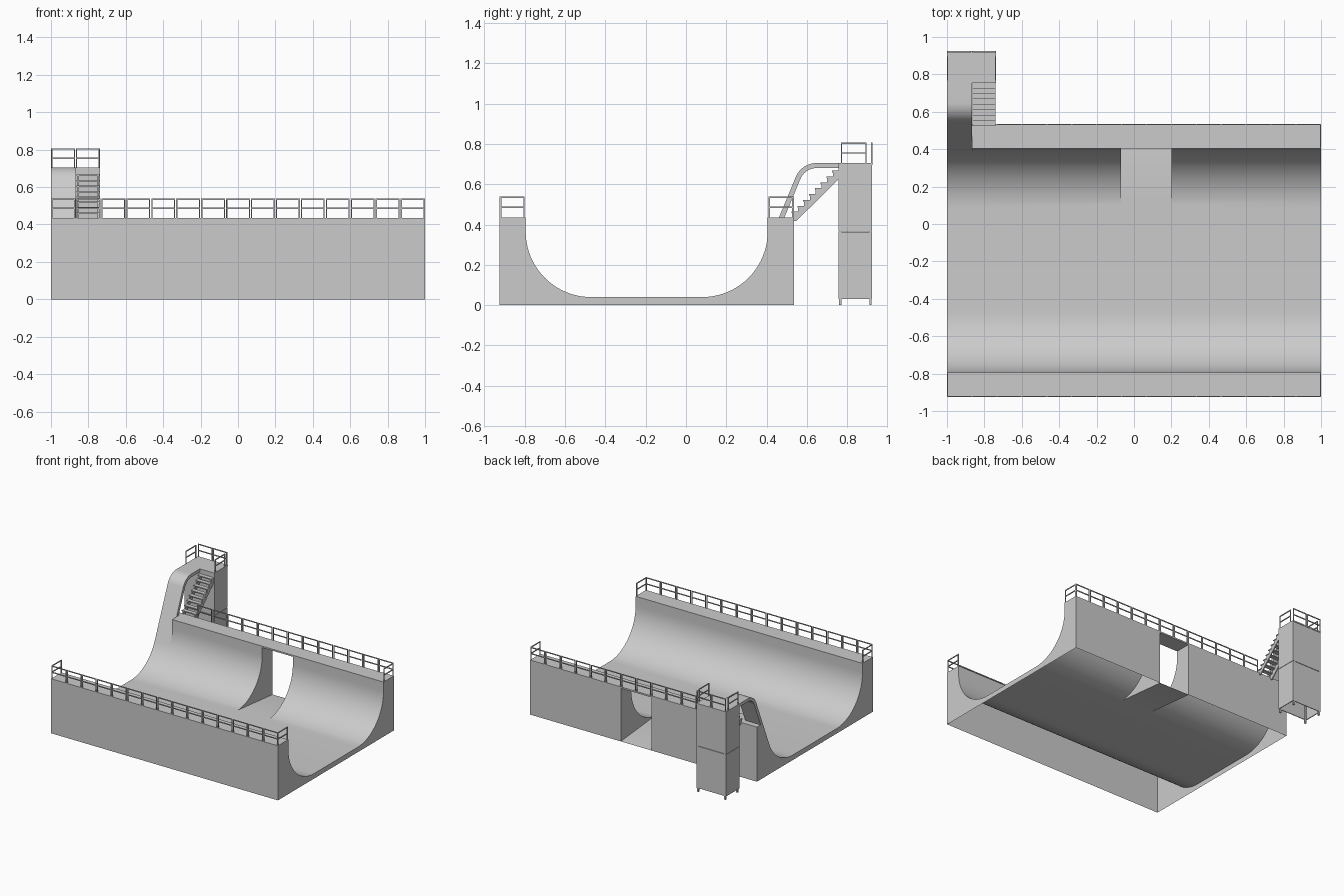
import bpy, bmesh
from math import sin, cos, tan, radians
from mathutils import Matrix, Vector

if "Cube" in bpy.data.objects:
    bpy.data.objects.remove(bpy.data.objects["Cube"])

R, ZC, TOP = 0.325, 0.365, 0.435      # transition radius, its centre height, deck height


def finish(bm, name, smooth=False):
    bmesh.ops.remove_doubles(bm, verts=bm.verts, dist=1e-5)
    me = bpy.data.meshes.new(name)
    bm.to_mesh(me)
    bm.free()
    ob = bpy.data.objects.new(name, me)
    bpy.context.collection.objects.link(ob)
    if smooth:
        bpy.ops.object.select_all(action='DESELECT')
        ob.select_set(True)
        bpy.context.view_layer.objects.active = ob
        bpy.ops.object.shade_smooth_by_angle(angle=radians(25))
    return ob


def strip(bm, pts, x0, x1):
    for a, b in zip(pts, pts[1:]):
        bm.faces.new([bm.verts.new(v) for v in
                      ((x0, *a), (x1, *a), (x1, *b), (x0, *b))])


def cap(bm, pts, x, side):
    # points run clockwise seen from +x
    order = pts if side < 0 else pts[::-1]
    bm.faces.new([bm.verts.new((x, *p)) for p in order])


def box(bm, lo, hi):
    lo, hi = Vector(lo), Vector(hi)
    m = Matrix.Translation((lo + hi) / 2) @ Matrix.Diagonal((*(hi - lo), 1))
    bmesh.ops.create_cube(bm, size=1, matrix=m)


def railing(bm, axis, fixed, start, end, z, n, t=0.006):
    # n panels, each with two posts and two bars
    def bar(a, b, z0, z1):
        lo, hi = [fixed - t / 2] * 2, [fixed + t / 2] * 2
        lo[axis], hi[axis] = a, b
        box(bm, (*lo, z0), (*hi, z1))
    w = (end - start) / n
    for i in range(n):
        a, b = start + i * w + 0.003, start + (i + 1) * w - 0.003
        bar(a, a + t, z, z + 0.104)
        bar(b - t, b, z, z + 0.104)
        for h in (0.05, 0.099):
            bar(a, b, z + h - 0.002, z + h + 0.005)


# half pipe body, open underneath, as four columns across the width
arc = [(0.08 + R * sin(radians(4.5 * i)), ZC - R * cos(radians(4.5 * i))) for i in range(21)]
mirror_arc = [(-0.39 - y, z) for y, z in reversed(arc)]
front = [(-0.925, 0), (-0.925, TOP), (-0.795, TOP)] + mirror_arc
back = [(0.405, TOP), (0.535, TOP), (0.535, 0)]
full = front + arc + back
roll = front + arc[:16] + [(0.461, TOP), (0.535, TOP), (0.535, 0)]
passage = front + [arc[0], arc[1], (0.535, 0)]
X0, X1, X2, X3, X4 = -1, -0.865, -0.07, 0.2, 1

bm = bmesh.new()
strip(bm, roll, X0, X1)
strip(bm, full, X1, X2)
strip(bm, passage, X2, X3)
strip(bm, full, X3, X4)
cap(bm, roll, X0, -1)
cap(bm, full, X4, 1)
cap(bm, arc[15:] + [(0.405, TOP), (0.461, TOP)], X1, -1)
cap(bm, arc[1:] + back, X2, 1)
cap(bm, arc[1:] + back, X3, -1)
finish(bm, "half_pipe", True)

# deck bridging the passage
bm = bmesh.new()
box(bm, (X2, 0.405, TOP - 0.012), (X3, 0.535, TOP))
finish(bm, "passage_bridge")

# curved roll-in slide from tower to ramp
a0 = radians(67.5)
t = 0.075
r = t / tan(a0 / 2)
path = [(0.461, TOP, a0)]
for i in range(16):
    a = a0 * (1 - i / 15)
    path.append((0.573 + t - r * sin(a), 0.705 - r + r * cos(a), a))
path.append((0.757, 0.705, 0))
upper = [(y, z) for y, z, a in path]
lower = [(y + 0.025 * sin(a), z - 0.025 * cos(a)) for y, z, a in path]
bm = bmesh.new()
strip(bm, upper + lower[::-1] + upper[:1], X0, X1)
for i in range(len(path) - 1):
    quad = [upper[i], upper[i + 1], lower[i + 1], lower[i]]
    cap(bm, quad, X0, -1)
    cap(bm, quad, X1, 1)
finish(bm, "roll_in", True)

# tower: cladding panels in two tiers, platform, corner legs
TX0, TX1, TY0, TY1 = -1, -0.738, 0.757, 0.922
bm = bmesh.new()
for z0, z1 in ((0.03, 0.3635), (0.3665, 0.695)):
    for y in (TY0, TY1 - 0.006):
        box(bm, (TX0, y, z0), (TX1, y + 0.006, z1))
    for x in (TX0, TX1 - 0.006):
        box(bm, (x, TY0 + 0.006, z0), (x + 0.006, TY1 - 0.006, z1))
finish(bm, "tower_panels")
bm = bmesh.new()
box(bm, (TX0, TY0 - 0.002, 0.695), (TX1, TY1 + 0.003, 0.705))
finish(bm, "tower_platform")
bm = bmesh.new()
for x in (TX0 + 0.006, TX1 - 0.018):
    for y in (TY0 + 0.001, TY1 - 0.013):
        box(bm, (x, y, 0), (x + 0.012, y + 0.012, 0.695))
finish(bm, "tower_legs")

# stairs: treads between sawtooth stringers
N, SY, SZ = 8, 0.528, 0.435
run, rise = (0.757 - SY) / N, 0.029
bm = bmesh.new()
for i in range(N):
    y, z = SY + i * run, SZ + (i + 1) * rise
    box(bm, (-0.863, y - 0.004, z - 0.008), (-0.74, y + run, z))
finish(bm, "stair_treads")
saw = []
for i in range(N):
    saw += [(SY + i * run, SZ + i * rise), (SY + i * run, SZ + (i + 1) * rise - 0.004)]
saw += [(0.757, SZ + N * rise - 0.004), (0.757, 0.625), (0.548, 0.418), (SY, 0.418)]
bm = bmesh.new()
for x in (-0.86, -0.752):
    strip(bm, saw + saw[:1], x, x + 0.009)
    cap(bm, saw, x, -1)
    cap(bm, saw, x + 0.009, 1)
finish(bm, "stair_stringers")

# deck railings
bm = bmesh.new()
railing(bm, 0, -0.922, -1, 1, TOP, 15)
for x in (-0.997, 0.997):
    railing(bm, 1, x, -0.925, -0.797, TOP, 1)
finish(bm, "front_deck_railing")
bm = bmesh.new()
railing(bm, 0, 0.532, -0.733, 1, TOP, 13)
railing(bm, 1, 0.997, 0.407, 0.535, TOP, 1)
finish(bm, "back_deck_railing")

# tower railings
bm = bmesh.new()
railing(bm, 0, 0.921, TX0, TX1, 0.703, 2)
for x in (TX0 + 0.003, TX1 - 0.003):
    railing(bm, 1, x, 0.765, 0.898, 0.703, 1)
finish(bm, "tower_railing")
